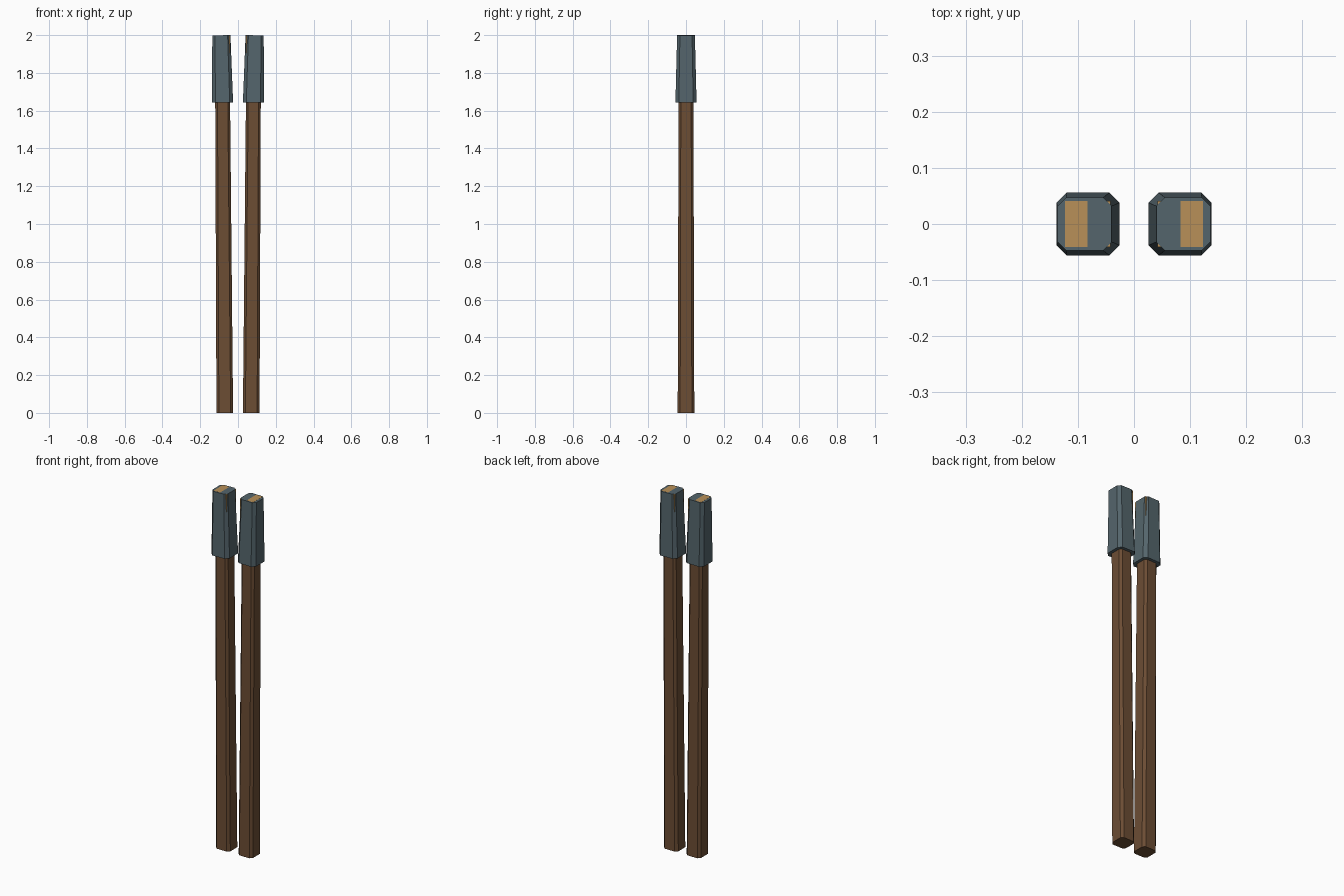
import bpy
import bmesh

if "Cube" in bpy.data.objects:
    bpy.data.objects.remove(bpy.data.objects["Cube"])


def material(name, rgb):
    m = bpy.data.materials.new(name)
    m.diffuse_color = (*rgb, 1.0)
    m.use_nodes = True
    m.node_tree.nodes["Principled BSDF"].inputs["Base Color"].default_value = m.diffuse_color
    return m


WOOD = material("brown wood", (0.15, 0.074, 0.034))
STEEL = material("slate metal", (0.089, 0.13, 0.15))
BRASS = material("brass", (0.48, 0.28, 0.098))


def section(cx, hx, hy, c):
    """Rectangle with chamfered corners, or a plain one when c is zero."""
    pts = []
    for sx, sy in ((1, 1), (-1, 1), (-1, -1), (1, -1)):
        if c == 0:
            pts.append((cx + sx * hx, sy * hy))
            continue
        pair = [(cx + sx * hx, sy * (hy - c)), (cx + sx * (hx - c), sy * hy)]
        pts += pair if sx * sy > 0 else pair[::-1]
    return pts


def prism(name, mat, low, high, tilt=0.0, mirror=1):
    """Tapered bar; low and high are (z, cx, hx, hy, chamfer)."""
    bm = bmesh.new()
    rings = []
    for z, cx, hx, hy, c in (low, high):
        rings.append([bm.verts.new((mirror * x, y, z - tilt * (x - cx)))
                      for x, y in section(cx, hx, hy, c)])
    a, b = rings
    bm.faces.new(a[::-1])
    bm.faces.new(b)
    n = len(a)
    for i in range(n):
        j = (i + 1) % n
        bm.faces.new((a[i], a[j], b[j], b[i]))
    bmesh.ops.recalc_face_normals(bm, faces=bm.faces)
    me = bpy.data.meshes.new(name)
    bm.to_mesh(me)
    bm.free()
    me.materials.append(mat)
    ob = bpy.data.objects.new(name, me)
    bpy.context.collection.objects.link(ob)


for side, s in (("left", -1), ("right", 1)):
    # Wooden shaft leaning slightly outwards
    prism(side + "_shaft", WOOD, (0.0, 0.070, 0.044, 0.044, 0.013),
          (1.75, 0.082, 0.039, 0.039, 0.012), 0.0, s)
    # Tapered metal sleeve, its top sloping down to the outside
    prism(side + "_sleeve", STEEL, (1.643, 0.082, 0.056, 0.056, 0.018),
          (1.9991, 0.088, 0.048, 0.047, 0.015), 0.018, s)
    # Square brass core, just showing at the top and the inner corners
    prism(side + "_core", BRASS, (1.70, 0.0825, 0.0405, 0.041, 0),
          (1.9992, 0.0825, 0.0405, 0.041, 0), 0.0, s)
